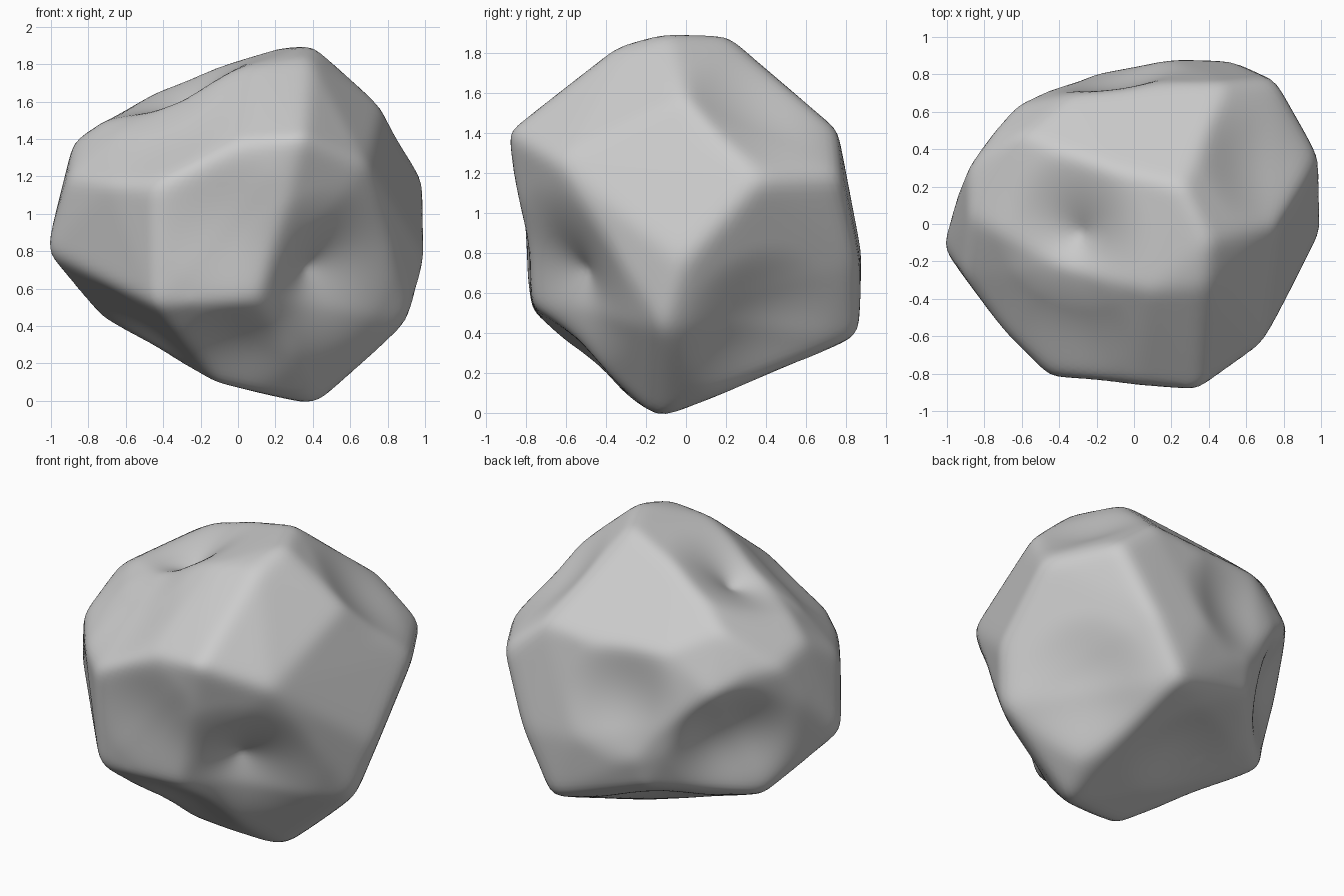
import bpy
import bmesh
from mathutils import Vector
from mathutils.bvhtree import BVHTree

default_cube = bpy.data.objects.get("Cube")
if default_cube:
    bpy.data.objects.remove(default_cube, do_unlink=True)

CENTRE = Vector((0, 0, .95))

# Corners where the broad facets of the boulder meet
CORNERS = [
    # crown
    (.4, -.1, 1.91), (.26, .2, 1.9), (.38, -.34, 1.84), (.08, -.36, 1.8),
    (-.4, -.23, 1.64), (-.14, .3, 1.78), (-.42, .4, 1.66),
    (-.59, .48, 1.55), (-.73, -.04, 1.49), (-.88, .03, 1.39),
    # front
    (.35, -.89, 1.41), (0, -.86, 1.38), (-.45, -.82, 1.15),
    (-.45, -.77, .51), (.12, -.77, .54), (-.69, -.58, 1.16),
    (-.91, -.28, 1.2), (-1.03, -.12, .79),
    # right-hand side
    (.77, 0, 1.58), (.69, -.65, 1.26), (1, .37, 1.17), (1.01, -.02, .75),
    (.92, -.12, .42),
    # back
    (.49, .76, 1.42), (.11, .76, 1.37), (-.34, .69, 1.42), (.77, .78, 1.19),
    (.57, .87, .75), (.2, .88, .8), (.37, .87, .37), (-.89, .31, 1.32),
    (-.75, .49, 1.31), (-.63, .64, 1.2), (-.33, .78, .95), (-.2, .81, .75),
    (-.23, .75, .56), (-.95, .16, 1.08),
    # underside
    (-.74, .25, .45), (.5, .12, .08), (.4, -.13, -.04), (-.1, -.3, .08),
]

# Pointed pits: position, depth, radius
PITS = [
    ((.43, -.58, .68), .14, .5),
    ((-.29, -.05, 1.55), .15, .45),
]

# Gentle dishes worn into the facets: position, depth, radius
DISHES = [
    ((-.62, .42, .87), .1, .42),
    ((-.1, .78, 1.07), .06, .4),
    ((-.1, .4, .25), .06, .4),
    ((.7, .38, .42), .06, .45),
    ((0, -.5, .3), .04, .35),
    ((.64, .3, 1.5), .04, .4),
    ((-.05, -.8, .95), .03, .4),
    ((-.35, -.5, 1.42), .03, .4),
    ((-.55, -.2, .42), .03, .35),
]


def facet_tree(points):
    """Wrap the corners in a convex shell and return it for ray casting."""
    shell = bmesh.new()
    for point in points:
        shell.verts.new(point)
    bmesh.ops.convex_hull(shell, input=shell.verts[:])
    tree = BVHTree.FromBMesh(shell)
    shell.free()
    return tree


def soften(mesh, passes):
    """Round the ridges a little."""
    for _ in range(passes):
        bmesh.ops.smooth_vert(mesh, verts=mesh.verts[:], factor=.5,
                              use_axis_x=True, use_axis_y=True, use_axis_z=True)


def press(mesh, tree, hollows, falloff):
    """Push the surface toward the centre around each hollow."""
    for place, depth, radius in hollows:
        middle = tree.find_nearest(Vector(place))[0]
        inward = (CENTRE - middle).normalized()
        for vert in mesh.verts:
            reach = (vert.co - middle).length / radius
            if reach < 1:
                vert.co += inward * depth * falloff(reach)


# Even sphere thrown outward onto the facets
tree = facet_tree(CORNERS)
rock = bmesh.new()
bmesh.ops.create_icosphere(rock, subdivisions=6, radius=1)
for vert in rock.verts:
    hit = tree.ray_cast(CENTRE, vert.co.normalized())[0]
    vert.co = hit if hit else CENTRE + vert.co
soften(rock, 4)

# Worn hollows
press(rock, tree, DISHES, lambda reach: (1 - reach * reach) ** 2)
press(rock, tree, PITS, lambda reach: (1 - reach) ** 1.7)
soften(rock, 1)

# Boulder object, smooth shaded
for face in rock.faces:
    face.smooth = True
mesh = bpy.data.meshes.new("boulder")
rock.to_mesh(mesh)
rock.free()
boulder = bpy.data.objects.new("boulder", mesh)
bpy.context.scene.collection.objects.link(boulder)

# Plain grey stone
stone = bpy.data.materials.new("stone_grey")
stone.use_nodes = True
grey = (.6, .6, .6, 1)
stone.diffuse_color = grey
for node in stone.node_tree.nodes:
    if node.type == "BSDF_PRINCIPLED":
        node.inputs["Base Color"].default_value = grey
mesh.materials.append(stone)
